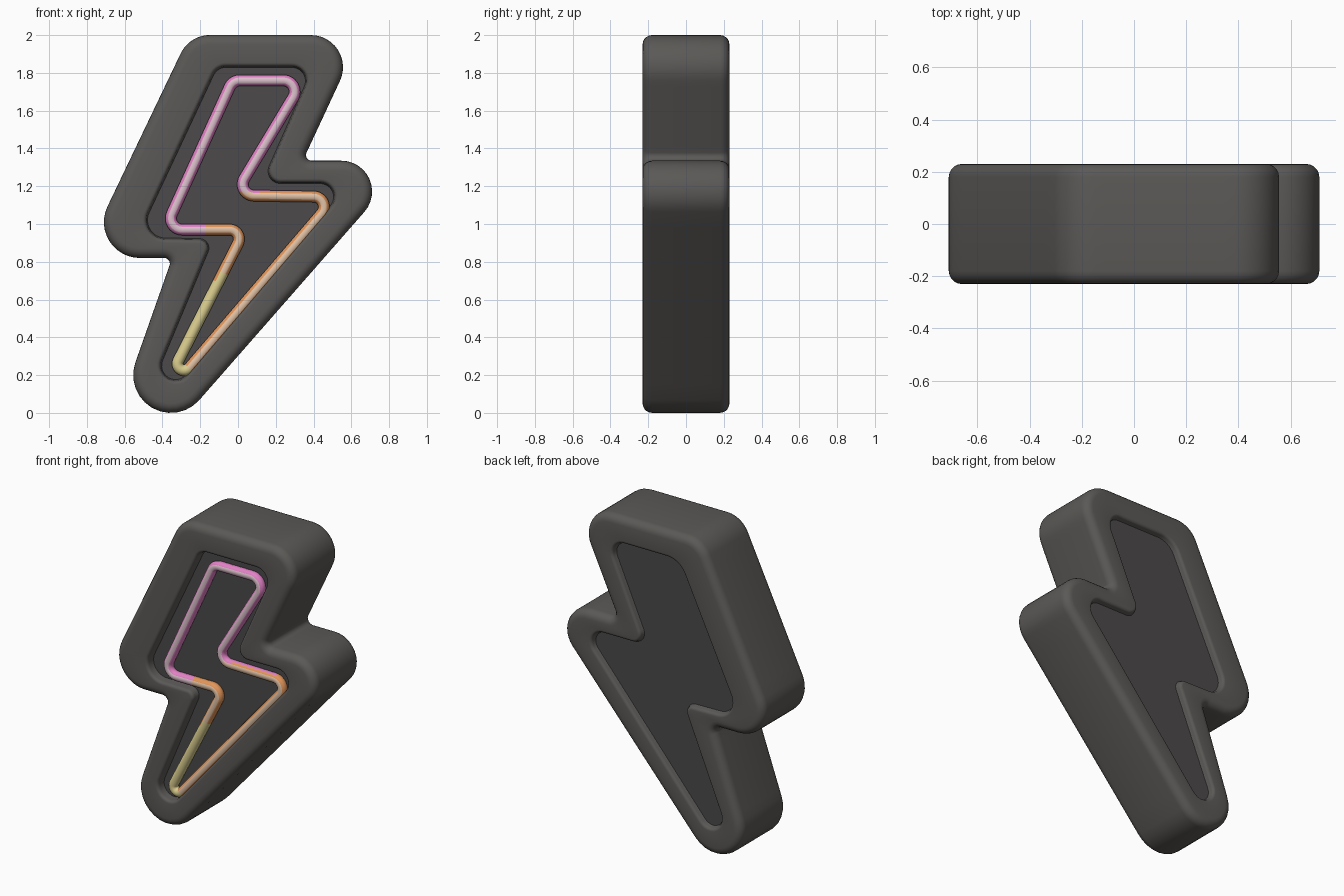
import bpy, bmesh, math
from mathutils import Vector

if "Cube" in bpy.data.objects:
    bpy.data.objects.remove(bpy.data.objects["Cube"])

ARC, STRAIGHT = 12, 12

# Corner circles (x, z, radius), clockwise; a negative radius is an inner corner
OUTER = [(-.15, 1.83, .17), (.386, 1.83, .17), (.39, 1.365, -.03), (.547, 1.172, .163),
         (-.355, .2, .2), (-.391, .79, -.03), (-.52, 1.01, .19)]
RECESS = [(-.064, 1.757, .078), (.285, 1.757, .078), (.225, 1.28, -.06), (.435, 1.143, .077),
          (-.33, .25, .08), (-.205, .872, -.045), (-.385, 1.02, .1)]
BACK_RECESS = [(-.019, 1.695, .14)] + RECESS[1:]
NEON = [(.01, 1.70, .06), (.24, 1.70, .06), (.085, 1.21, -.06), (.40, 1.09, .055),
        (-.285, .26, .035), (-.045, .92, -.05), (-.295, 1.03, .06)]


def material(name, rgb):
    m = bpy.data.materials.new(name)
    m.diffuse_color = (*rgb, 1)
    m.use_nodes = True
    m.node_tree.nodes["Principled BSDF"].inputs["Base Color"].default_value = m.diffuse_color
    return m


def contour(circles, offset):
    """Rounded outline around the corner circles, grown by offset."""
    cs = [(Vector((x, z)), r + offset) for x, z, r in circles]
    n = len(cs)
    ang = []
    for i in range(n):
        (c1, r1), (c2, r2) = cs[i], cs[(i + 1) % n]
        d = c2 - c1
        ang.append(math.atan2(d.y, d.x) + math.acos((r1 - r2) / d.length))
    pts = []
    for i in range(n):
        c, r = cs[i]
        a0, a1 = ang[i - 1], ang[i]
        turn = (a1 - a0 + math.pi) % (2 * math.pi) - math.pi
        for k in range(ARC + 1):
            a = a0 + turn * k / ARC
            pts.append(c + r * Vector((math.cos(a), math.sin(a))))
        c2, r2 = cs[(i + 1) % n]
        end = c2 + r2 * Vector((math.cos(a1), math.sin(a1)))
        start = pts[-1]
        pts += [start.lerp(end, k / STRAIGHT) for k in range(1, STRAIGHT)]
    return pts


def loft(name, rings, mats, closed, pick):
    """Skin rings of (circles, offset, y); cap the ends unless closed."""
    bm = bmesh.new()
    rows = [[bm.verts.new((p.x, y, p.y)) for p in contour(c, o)] for c, o, y in rings]
    m = len(rows[0])
    for j in range(len(rows) if closed else len(rows) - 1):
        a, b = rows[j], rows[(j + 1) % len(rows)]
        for i in range(m):
            k = (i + 1) % m
            f = bm.faces.new((a[i], a[k], b[k], b[i]))
            f.material_index = pick(f.calc_center_median(), j)
    if not closed:
        for row in (rows[0], rows[-1]):
            bm.faces.new(row).material_index = 1
    bmesh.ops.recalc_face_normals(bm, faces=bm.faces)
    me = bpy.data.meshes.new(name)
    bm.to_mesh(me)
    bm.free()
    ob = bpy.data.objects.new(name, me)
    bpy.context.collection.objects.link(ob)
    for mt in mats:
        me.materials.append(mt)
    bpy.ops.object.select_all(action='DESELECT')
    ob.select_set(True)
    bpy.context.view_layer.objects.active = ob
    bpy.ops.object.shade_smooth_by_angle(angle=math.radians(35))
    return ob


def half(side, recess, depth):
    """Rings from the side wall over the rim down to the recess floor."""
    b, s, Y = .05, .02, .23
    quarter = [math.pi / 2 * k / 5 for k in range(6)]
    rings = [(OUTER, -b + b * math.cos(t), side * (Y - b + b * math.sin(t))) for t in quarter]
    rings += [(recess, s - s * math.sin(t), side * (Y - s + s * math.cos(t))) for t in quarter]
    return rings + [(recess, -.006, side * (Y - depth))]


# Case: bolt-shaped block with a recess in front and back
casing = material("charcoal", (.105, .100, .094))
floor = material("dark_floor", (.072, .068, .070))
body_rings = half(1, BACK_RECESS, .035)[::-1] + half(-1, RECESS, .055)
loft("bolt_case", body_rings, [casing, floor], False, lambda c, j: 0)

# Neon tube: pink on top, orange in the middle, yellow in the lower left stroke
neon_mats = [material("pink", (.76, .22, .56)), material("pale_pink", (.72, .53, .60)),
             material("orange", (.76, .30, .10)), material("pale_orange", (.76, .54, .38)),
             material("yellow", (.70, .61, .27))]
SIDES, R = 12, .03


def neon_colour(c, j):
    core = j in (2, 3)          # the two strips facing the front
    left_stroke = c.z < .72 and c.x < -.30 + (c.z - .2) * .54
    if left_stroke or c.z < .25:
        return 4
    pink = c.z > 1.17 or (c.x < -.17 and c.z > .9)
    return (0 if pink else 2) + core


tube_rings = [(NEON, R * math.cos(2 * math.pi * k / SIDES),
               -.197 - R * math.sin(2 * math.pi * k / SIDES)) for k in range(SIDES)]
loft("neon_tube", tube_rings, neon_mats, True, neon_colour)
